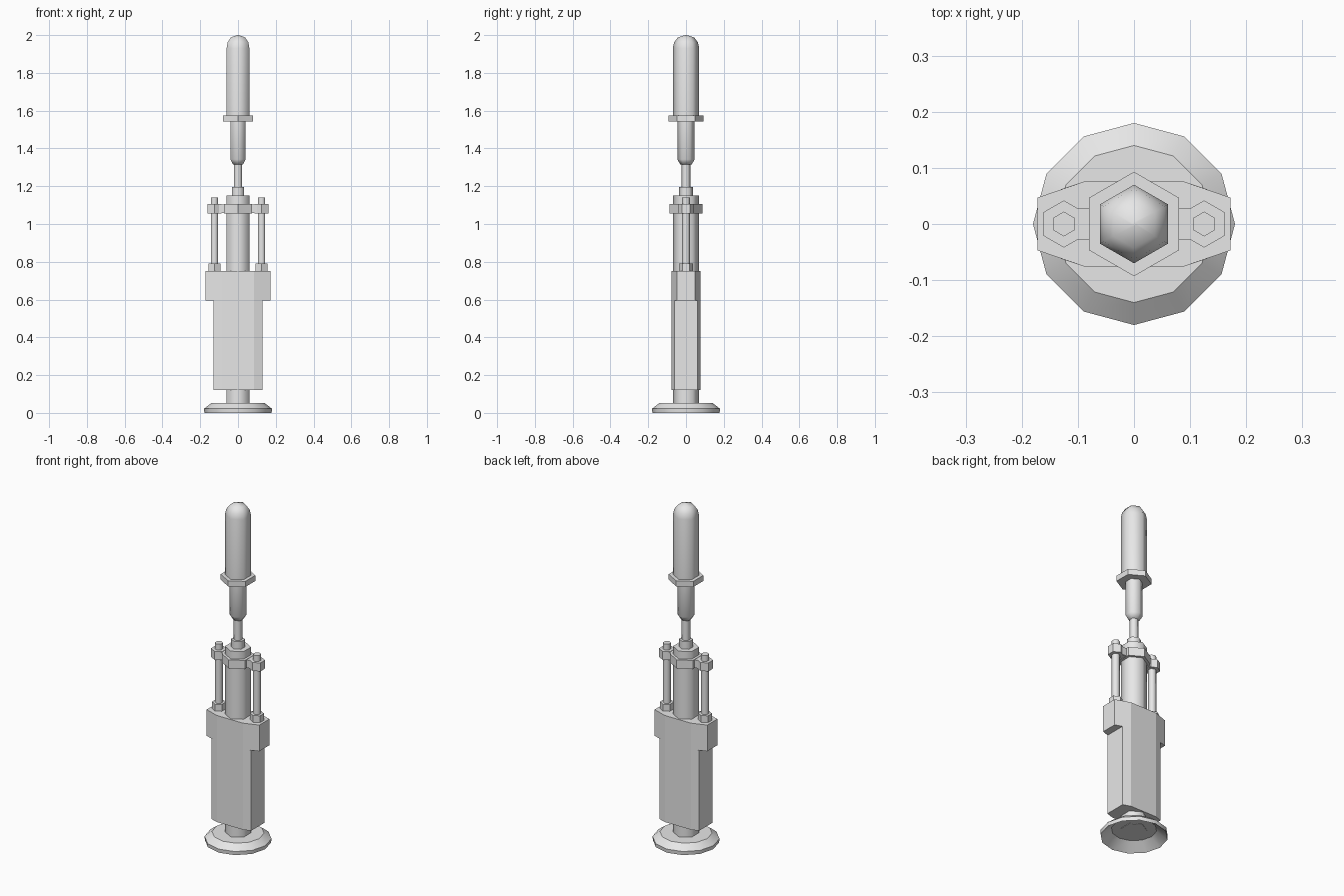
import bpy, bmesh, math

if "Cube" in bpy.data.objects:
    bpy.data.objects.remove(bpy.data.objects["Cube"])

grey = bpy.data.materials.new("plain_grey")
grey.use_nodes = True
grey.diffuse_color = (0.8, 0.8, 0.8, 1)
for node in grey.node_tree.nodes:
    if node.type == 'BSDF_PRINCIPLED':
        node.inputs["Base Color"].default_value = grey.diffuse_color


def finish(name, bm, angle):
    """Turn a bmesh into a shaded grey object."""
    bmesh.ops.remove_doubles(bm, verts=bm.verts, dist=1e-5)
    bmesh.ops.recalc_face_normals(bm, faces=bm.faces)
    mesh = bpy.data.meshes.new(name)
    bm.to_mesh(mesh)
    bm.free()
    mesh.materials.append(grey)
    mesh.shade_smooth()
    mesh.set_sharp_from_angle(angle=math.radians(angle))
    obj = bpy.data.objects.new(name, mesh)
    bpy.context.collection.objects.link(obj)
    return obj


def lathe(name, profile, sides=6, x=0, angle=65):
    """Closed solid turned around z; profile is (radius, z) from bottom to top."""
    bm = bmesh.new()
    rings = []
    for r, z in profile:
        ring = []
        for i in range(sides):
            a = math.pi / 2 + math.tau * i / sides
            ring.append(bm.verts.new((x + r * math.cos(a), r * math.sin(a), z)))
        rings.append(ring)
    for low, high in zip(rings, rings[1:]):
        for i in range(sides):
            j = (i + 1) % sides
            bm.faces.new((low[i], low[j], high[j], high[i]))
    bm.faces.new(rings[0])
    bm.faces.new(rings[-1])
    return finish(name, bm, angle)


def prism(name, outline, z0, z1):
    """Flat outline raised from z0 to z1."""
    bm = bmesh.new()
    face = bm.faces.new([bm.verts.new((x, y, z0)) for x, y in outline])
    new = bmesh.ops.extrude_face_region(bm, geom=[face])["geom"]
    bmesh.ops.translate(bm, vec=(0, 0, z1 - z0),
                        verts=[v for v in new if isinstance(v, bmesh.types.BMVert)])
    return finish(name, bm, 15)


def tapered_outline(half_x, half_y):
    """Plate outline with a wide flat middle and slanted sides."""
    corner = [(half_x, half_y), (0.085, 0.077)]
    half = corner + [(-x, y) for x, y in reversed(corner)]
    return half + [(-x, -y) for x, y in half]


# Hollow foot and the column standing on it
lathe("foot", [(0.12, 0.045), (0.178, 0), (0.18, 0.022), (0.14, 0.053)],
      sides=12, angle=32)
lathe("column", [(0.07, 0.043), (0.07, 1.15)])

# Main body: narrow lower block, wide shoulder
prism("lower_body", tapered_outline(0.13, 0.062), 0.12, 0.595)
prism("shoulder", tapered_outline(0.172, 0.047), 0.595, 0.75)

# Clamp around the column with two side rods
lathe("clamp_ring", [(0.087, 1.055), (0.087, 1.105)], angle=30)
prism("clamp_arm", [(-0.125, -0.028), (0.125, -0.028), (0.125, 0.028), (-0.125, 0.028)],
      1.057, 1.103)
for side, x in (("left", 0.125), ("right", -0.125)):
    lathe(side + "_clamp_ear", [(0.042, 1.055), (0.042, 1.105)], x=x, angle=30)
    lathe(side + "_rod", [(0.022, 0.74), (0.022, 1.14)], x=x)
    lathe(side + "_rod_nut", [(0.037, 0.74), (0.037, 0.79)], x=x, angle=30)

# Plunger
lathe("column_cap", [(0.037, 1.14), (0.037, 1.195)])
lathe("plunger_rod", [(0.023, 1.18), (0.023, 1.33)])
lathe("plunger_barrel", [(0.03, 1.315), (0.046, 1.342), (0.046, 1.55)])
lathe("handle_collar", [(0.093, 1.542), (0.093, 1.575)], angle=30)
lathe("handle", [(0.07, 1.57), (0.07, 1.93), (0.063, 1.962), (0.043, 1.988), (0.004, 2.0)])
